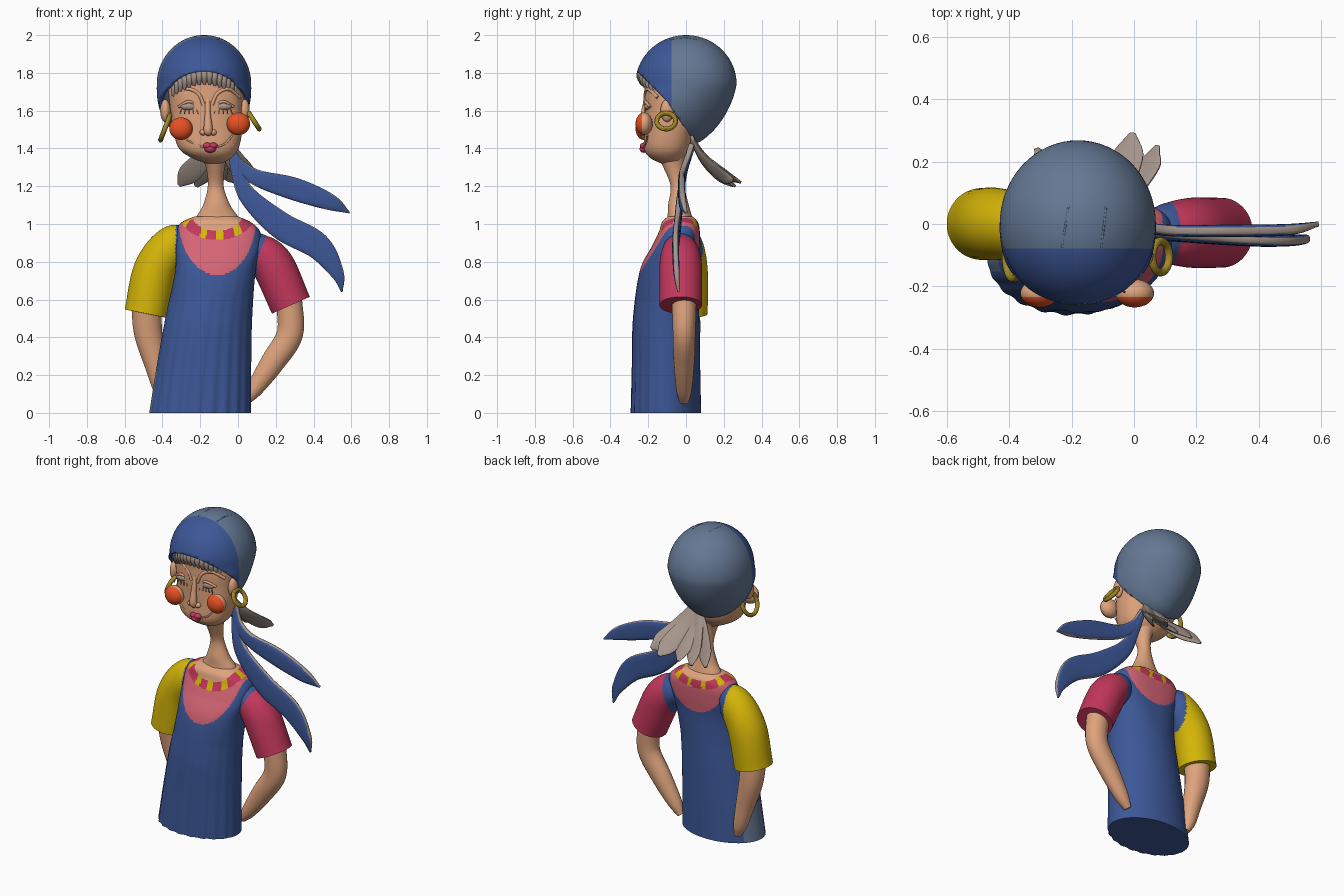
import bpy, bmesh, math
from mathutils import Vector, Matrix

if "Cube" in bpy.data.objects:
    bpy.data.objects.remove(bpy.data.objects["Cube"])


def material(name, r, g, b):
    m = bpy.data.materials.new(name)
    m.use_nodes = True
    col = [(v / 255) ** 2.2 for v in (r, g, b)] + [1]
    m.diffuse_color = col
    m.node_tree.nodes["Principled BSDF"].inputs["Base Color"].default_value = col
    return m


BLUE = material("denim blue", 63, 88, 150)
SLATE = material("slate blue", 100, 119, 146)
YELLOW = material("yellow", 212, 180, 16)
CRIMSON = material("crimson", 194, 58, 92)
PINK = material("pink", 212, 100, 116)
SKIN = material("skin", 222, 162, 124)
ORANGE = material("orange", 232, 82, 40)
GOLD = material("gold", 160, 134, 44)
TAUPE = material("taupe", 164, 148, 138)


def finish(name, bm, mats, rule=None, angle=50):
    """Turn a bmesh into a shaded object; rule picks a material per face."""
    bmesh.ops.recalc_face_normals(bm, faces=bm.faces)
    if rule:
        for f in bm.faces:
            f.material_index = rule(f.calc_center_median(), f.normal)
    me = bpy.data.meshes.new(name)
    bm.to_mesh(me)
    bm.free()
    for m in mats:
        me.materials.append(m)
    ob = bpy.data.objects.new(name, me)
    bpy.context.collection.objects.link(ob)
    bpy.ops.object.select_all(action='DESELECT')
    ob.select_set(True)
    bpy.context.view_layer.objects.active = ob
    bpy.ops.object.shade_smooth_by_angle(angle=math.radians(angle))
    return ob


def spline(rows, n):
    """Catmull-Rom interpolation of rows of numbers."""
    p = [Vector(r) for r in rows]
    p = [p[0] * 2 - p[1]] + p + [p[-1] * 2 - p[-2]]
    out = []
    for i in range(1, len(p) - 2):
        a, b, c, d = p[i - 1:i + 3]
        for k in range(n):
            t = k / n
            out.append((b * 2 + (c - a) * t + (a * 2 - b * 5 + c * 4 - d) * t ** 2
                        + (b * 3 - a - c * 3 + d) * t ** 3) / 2)
    return out + [p[-2]]


def sweep(name, rows, mats, rule=None, n=8, seg=24, level=False,
          power=lambda z: 1, ripple=0):
    """Rounded sections along a path; rows are x, y, z, half width, half depth."""
    pts = spline(rows, n)
    bm = bmesh.new()
    rings = []
    for i, p in enumerate(pts):
        step = pts[min(i + 1, len(pts) - 1)] - pts[max(i - 1, 0)]
        t = Vector((0, 0, 1)) if level else Vector(step[:3]).normalized()
        u = Vector((0, 1, 0)).cross(t).normalized()
        v = t.cross(u)
        e = power(p[2])
        ring = []
        for k in range(seg):
            a = math.tau * (k + 0.5) / seg
            c, s = math.cos(a), math.sin(a)
            w = 1 + ripple * math.sin(22 * a) * max(0, -s) * max(0, 1 - p[2] / 0.75)
            c = math.copysign(abs(c) ** e, c) * max(p[3], 0.003) * w
            s = math.copysign(abs(s) ** e, s) * max(p[4], 0.003) * w
            ring.append(bm.verts.new(Vector(p[:3]) + u * c + v * s))
        rings.append(ring)
    for r0, r1 in zip(rings, rings[1:]):
        for k in range(seg):
            j = (k + 1) % seg
            bm.faces.new((r0[k], r0[j], r1[j], r1[k]))
    bm.faces.new(rings[0])
    bm.faces.new(rings[-1])
    return finish(name, bm, mats, rule)


def tube(name, pts, r, mat, n=6, seg=8):
    return sweep(name, [(*p, r, r) for p in pts], [mat], n=n, seg=seg)


def ball(name, loc, size, mats, rule=None):
    bm = bmesh.new()
    bmesh.ops.create_uvsphere(bm, u_segments=32, v_segments=24, radius=1)
    bm.transform(Matrix.Translation(loc) @ Matrix.Diagonal((*size, 1))
                 @ Matrix.Rotation(math.pi / 2, 4, 'X'))
    return finish(name, bm, mats, rule)


# Dress, bib and beaded collar on one body
def dress_rule(c, nrm):
    x, z, back = c.x + 0.11, c.z, c.y > -0.03

    def inside(w, h, top):
        return (x / w) ** 2 + ((z - top) / h) ** 2 < 1
    if inside(0.135, 0.045 if back else 0.085, 1.05):
        return 4
    if inside(0.2, 0.1 if back else 0.14, 1.055):
        i = math.floor(math.atan2(x, -c.y - 0.03) / math.tau * 28)
        return 2 if i % 3 == 0 else 1
    if inside(0.205, 0.23 if back else 0.3, 1.03):
        return 3
    if z < 0.22 and c.x < -0.36 and -0.15 < c.y < 0 and z > 0.001:
        return 5
    return 0


sweep("dress", [
    (-0.2, -0.105, 0, 0.27, 0.185), (-0.18, -0.105, 0.25, 0.25, 0.18),
    (-0.155, -0.105, 0.5, 0.23, 0.175), (-0.12, -0.09, 0.75, 0.213, 0.155),
    (-0.105, -0.055, 0.88, 0.226, 0.127), (-0.105, -0.035, 0.96, 0.222, 0.108),
    (-0.115, -0.032, 1.01, 0.182, 0.095), (-0.115, -0.03, 1.04, 0.115, 0.066)],
    [BLUE, CRIMSON, YELLOW, PINK, SKIN, SLATE], dress_rule, n=20, seg=180, level=True,
    power=lambda z: 1 - 0.28 * min(1, max(0, (z - 0.6) / 0.25)), ripple=0.02)

# Neck and face
sweep("neck", [
    (-0.11, -0.03, 0.98, 0.14, 0.08), (-0.11, -0.033, 1.04, 0.11, 0.065),
    (-0.113, -0.04, 1.1, 0.072, 0.055), (-0.118, -0.045, 1.2, 0.042, 0.037),
    (-0.12, -0.065, 1.3, 0.05, 0.055), (-0.13, -0.08, 1.38, 0.08, 0.08)],
    [SKIN], seg=40, level=True)
sweep("face", [
    (-0.125, -0.08, 1.32, 0.04, 0.05), (-0.14, -0.1, 1.35, 0.105, 0.09),
    (-0.155, -0.1, 1.4, 0.158, 0.122), (-0.16, -0.085, 1.5, 0.184, 0.135),
    (-0.165, -0.07, 1.6, 0.193, 0.15), (-0.17, -0.06, 1.7, 0.2, 0.16),
    (-0.175, -0.02, 1.8, 0.2, 0.19), (-0.175, 0, 1.9, 0.12, 0.12)],
    [SKIN], seg=48, level=True, power=lambda z: 0.85)

# Nose and lips
sweep("nose", [(-0.16, -0.21, 1.66, 0.014, 0.012), (-0.16, -0.225, 1.58, 0.016, 0.016),
               (-0.158, -0.235, 1.5, 0.024, 0.022), (-0.157, -0.228, 1.47, 0.012, 0.012)], [SKIN])
for s in (-1, 1):
    ball("nostril", (-0.158 + s * 0.027, -0.222, 1.485), (0.018, 0.02, 0.016), [SKIN])
    ball("upper_lip", (-0.147 + s * 0.015, -0.222, 1.414), (0.024, 0.022, 0.017), [CRIMSON])
ball("lower_lip", (-0.147, -0.222, 1.397), (0.03, 0.024, 0.02), [CRIMSON])

# Eyes, lashes, brows, cheeks and ears on both sides
for side, ex, cx, cz, ear in ((-1, -0.26, -0.302, 1.505, -0.385), (1, -0.078, 0.002, 1.53, 0.035)):
    ball("eye", (ex, -0.2, 1.622), (0.045, 0.02, 0.02), [TAUPE])
    tube("eyelid", [(ex - 0.055, -0.19, 1.62), (ex, -0.215, 1.648), (ex + 0.055, -0.19, 1.62)],
         0.008, SKIN)
    for k in range(5):
        lx = ex + (k - 2) * 0.02
        tube("lash", [(lx, -0.214, 1.607), (lx + (k - 2) * 0.004, -0.218, 1.583)], 0.003, TAUPE, 1, 6)
    tube("brow", [(-0.16 + side * 0.022, -0.218, 1.63), (-0.16 + side * 0.05, -0.214, 1.69),
                  (-0.16 + side * 0.11, -0.2, 1.715), (-0.16 + side * 0.17, -0.15, 1.67)], 0.01, SKIN)
    ball("cheek", (cx, -0.222, cz), (0.062, 0.045, 0.06), [SKIN, ORANGE],
         lambda c, nrm: int(c.y < -0.236))
    ball("ear", (ear, -0.1, 1.6), (0.027, 0.035, 0.06), [SKIN])
    tube("smile_line", [(cx - side * 0.03, -0.205, cz - 0.06),
                        (-0.15 + side * 0.08, -0.212, 1.425),
                        (-0.15 + side * 0.03, -0.222, 1.405)], 0.005, SKIN)

# Hoop earrings
for name, loc, r, tilt in (("right_earring", (-0.385, -0.105, 1.51), 0.07, -69),
                           ("left_earring", (0.085, -0.105, 1.545), 0.05, 57)):
    bpy.ops.mesh.primitive_torus_add(location=loc, rotation=(0, math.radians(tilt), 0),
                                     major_radius=r, minor_radius=0.013,
                                     major_segments=40, minor_segments=12)
    hoop = bpy.context.object
    hoop.name = name
    hoop.data.materials.append(GOLD)
    bpy.ops.object.shade_smooth_by_angle()

# Hair fringe below the cap
for k in range(15):
    a = math.radians(-56 + 8 * k)
    s, c = math.sin(a), math.cos(a)
    x, top = -0.178 + 0.19 * s, 1.84 - 0.09 * s * s
    sweep("fringe_strand", [(x, -0.03 - 0.18 * c, top, 0.022, 0.02),
                            (x, -0.05 - 0.195 * c, top - 0.05, 0.02, 0.018),
                            (x + 0.01 * s, -0.045 - 0.19 * c, top - 0.1, 0.008, 0.008)],
          [TAUPE], n=4, seg=10)

# Head scarf: full at the brow, tapering to the nape, cut open around the face
bm = bmesh.new()
bmesh.ops.create_uvsphere(bm, u_segments=64, v_segments=40, radius=1)
for v in bm.verts:
    low = max(0, -v.co.z)
    front = min(1, max(0, 0.5 - v.co.y))
    taper = 1 + low * (0.5 * front - 0.2)
    v.co = Vector((-0.18 + v.co.x * 0.25 * taper, v.co.y * 0.268 * taper,
                   1.74 + v.co.z * (0.26 if v.co.z > 0 else 0.32)))
corner = Vector((0, -0.1, 1.65))
edges = [Vector((0, 0.2, 0.13)).normalized(), Vector((0, 0.16, 0.16)).normalized()]
for point, nrm in [(corner, e) for e in edges] + [(Vector((0, -0.078, 0)), Vector((0, 1, 0)))]:
    bmesh.ops.bisect_plane(bm, geom=bm.verts[:] + bm.edges[:] + bm.faces[:],
                           plane_co=point, plane_no=nrm)
gone = [f for f in bm.faces
        if all((f.calc_center_median() - corner).dot(e) < 0 for e in edges)]
bmesh.ops.delete(bm, geom=gone, context='FACES')
cap = finish("head_scarf", bm, [BLUE, SLATE], lambda c, nrm: int(c.y > -0.078))
solid = cap.modifiers.new("thickness", 'SOLIDIFY')
solid.thickness = 0.02
solid.offset = -1

# Stitched darts on top of the scarf
for x0, x1 in ((-0.23, -0.21), (-0.105, -0.09)):
    pts = []
    for t in (0, 0.5, 1):
        x, y = x0 + (x1 - x0) * t, -0.075 + 0.13 * t
        h = math.sqrt(1 - ((x + 0.18) / 0.25) ** 2 - (y / 0.268) ** 2)
        pts.append((x, y, 1.738 + 0.26 * h))
    tube("scarf_dart", pts, 0.004, SLATE)


# Scarf tails: flat blue blades with pale edges
def blade(name, rows):
    sweep(name, rows, [BLUE, TAUPE], lambda c, nrm: int(abs(nrm.y) < 0.75),
          power=lambda z: 0.6)


blade("upper_tail", [
    (-0.04, 0.03, 1.42, 0.015, 0.015), (0.0, 0, 1.32, 0.03, 0.016),
    (0.1, -0.02, 1.245, 0.043, 0.018), (0.3, -0.022, 1.185, 0.06, 0.02),
    (0.49, -0.018, 1.115, 0.043, 0.018), (0.59, 0, 1.06, 0.004, 0.008)])
blade("lower_tail", [
    (-0.04, 0.03, 1.4, 0.015, 0.015), (-0.005, -0.01, 1.27, 0.03, 0.016),
    (0.06, -0.03, 1.14, 0.05, 0.018), (0.23, -0.045, 0.99, 0.072, 0.018),
    (0.42, -0.055, 0.885, 0.07, 0.018), (0.525, -0.05, 0.74, 0.036, 0.016),
    (0.55, -0.04, 0.64, 0.004, 0.006)])

# Pale fan of cloth hanging at the nape
for x, y, z in ((0.075, 0.25, 1.23), (-0.005, 0.29, 1.22), (-0.12, 0.25, 1.2),
                (-0.22, 0.26, 1.2), (-0.31, 0.24, 1.205)):
    sweep("nape_cloth", [(-0.09, 0.02, 1.47, 0.03, 0.012),
                         (-0.09 + (x + 0.09) * 0.4, y * 0.36, 1.35, 0.05, 0.012),
                         (-0.09 + (x + 0.09) * 0.8, y * 0.75, 1.26, 0.056, 0.01),
                         (x, y, z, 0.012, 0.006)], [TAUPE], seg=16)

# Sleeves, with the dress straps lapping over the shoulders
sweep("right_sleeve", [
    (-0.27, -0.02, 0.93, 0.07, 0.06), (-0.35, -0.01, 0.885, 0.105, 0.1),
    (-0.44, 0, 0.75, 0.115, 0.115), (-0.487, 0, 0.525, 0.115, 0.115)],
    [YELLOW, BLUE], lambda c, nrm: int(c.x > -0.33 and c.z > 0.7), n=14, seg=48)
sweep("left_sleeve", [
    (0.05, -0.03, 0.89, 0.07, 0.07), (0.1, -0.03, 0.86, 0.095, 0.095),
    (0.185, -0.028, 0.78, 0.112, 0.112), (0.28, -0.028, 0.57, 0.11, 0.112)],
    [CRIMSON, BLUE], lambda c, nrm: int(c.x < 0.1 + 0.35 * max(0, c.z - 0.8)), n=14, seg=48)

# Arms resting behind the hips
sweep("right_arm", [
    (-0.485, 0, 0.56, 0.08, 0.075), (-0.475, 0.01, 0.42, 0.075, 0.066),
    (-0.435, 0.015, 0.25, 0.058, 0.052), (-0.405, 0.02, 0.12, 0.042, 0.04),
    (-0.385, 0.02, 0.05, 0.02, 0.02)], [SKIN])
sweep("left_arm", [
    (0.27, -0.01, 0.6, 0.07, 0.066), (0.275, -0.01, 0.42, 0.07, 0.06),
    (0.185, -0.01, 0.27, 0.064, 0.055), (0.09, -0.01, 0.13, 0.045, 0.042),
    (0.04, -0.01, 0.06, 0.022, 0.025)], [SKIN])
